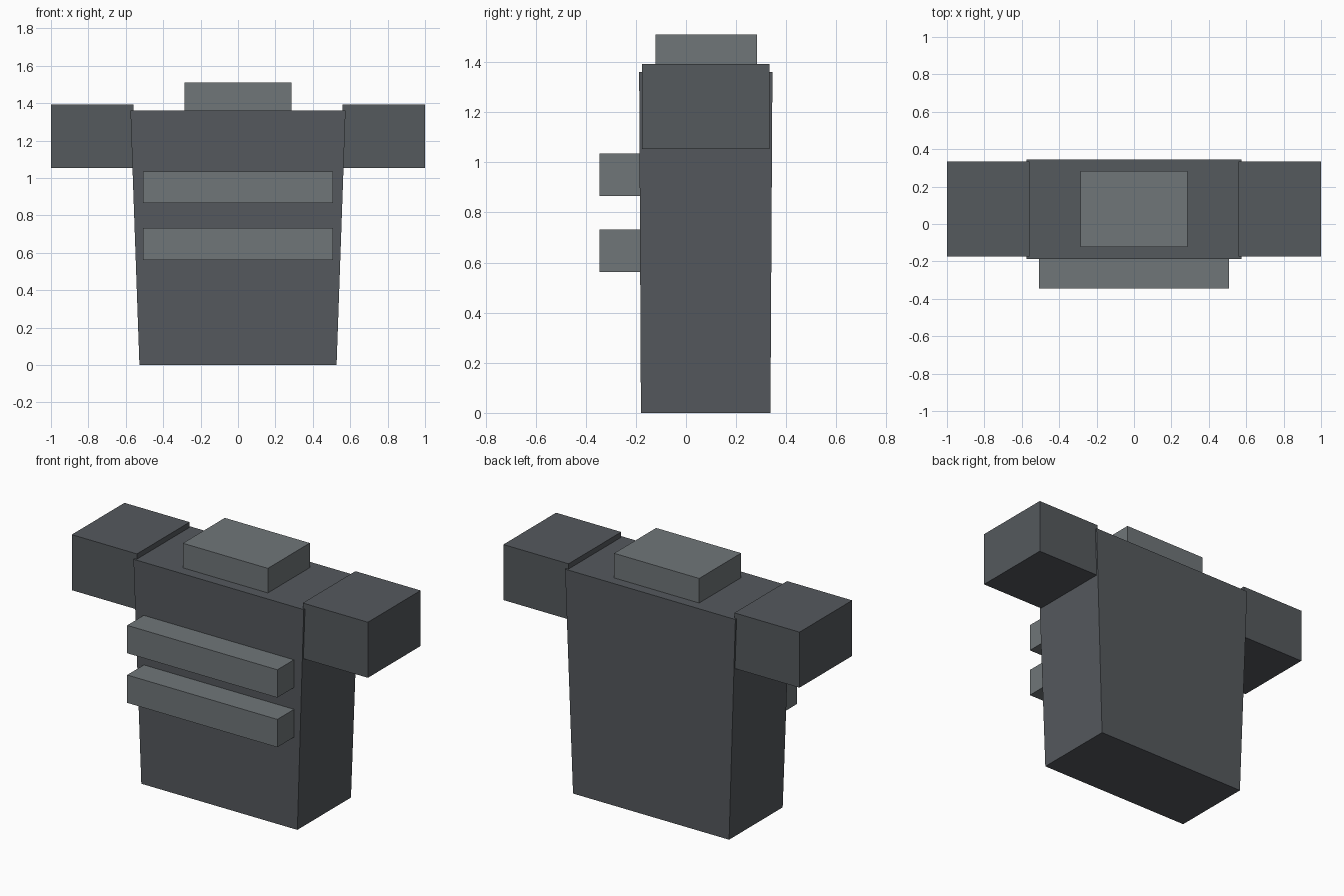
import bpy, bmesh

if "Cube" in bpy.data.objects:
    bpy.data.objects.remove(bpy.data.objects["Cube"])


def material(name, rgb):
    m = bpy.data.materials.new(name)
    m.diffuse_color = (*rgb, 1)
    m.use_nodes = True
    m.node_tree.nodes["Principled BSDF"].inputs["Base Color"].default_value = m.diffuse_color
    return m


dark = material("dark_grey", (0.09, 0.10, 0.11))
light = material("light_grey", (0.16, 0.18, 0.19))


def block(name, x, y, z, mat, top_x=None, top_y=None):
    """Box from (min, max) ranges; optional different ranges at the top."""
    bm = bmesh.new()
    bmesh.ops.create_cube(bm, size=1)
    for v in bm.verts:
        up = v.co.z > 0
        rx = top_x if up and top_x else x
        ry = top_y if up and top_y else y
        v.co = (rx[v.co.x > 0], ry[v.co.y > 0], z[up])
    mesh = bpy.data.meshes.new(name)
    bm.to_mesh(mesh)
    bm.free()
    mesh.materials.append(mat)
    ob = bpy.data.objects.new(name, mesh)
    bpy.context.collection.objects.link(ob)
    return ob


# Torso, slightly wider at the shoulders
block("torso", (-0.527, 0.527), (-0.18, 0.337), (0, 1.36), dark,
      top_x=(-0.575, 0.575), top_y=(-0.187, 0.345))

# Sleeves, mirrored across the centre
sleeve = block("sleeves", (0.56, 1.0), (-0.175, 0.333), (1.053, 1.392), dark)
sleeve.modifiers.new("mirror", 'MIRROR')

# Collar
block("collar", (-0.287, 0.287), (-0.122, 0.283), (1.355, 1.51), light)

# Two chest bars
for i, z in enumerate((0.562, 0.865)):
    block(f"chest_bar_{i + 1}", (-0.507, 0.507), (-0.345, -0.178),
          (z, z + 0.17), light)
